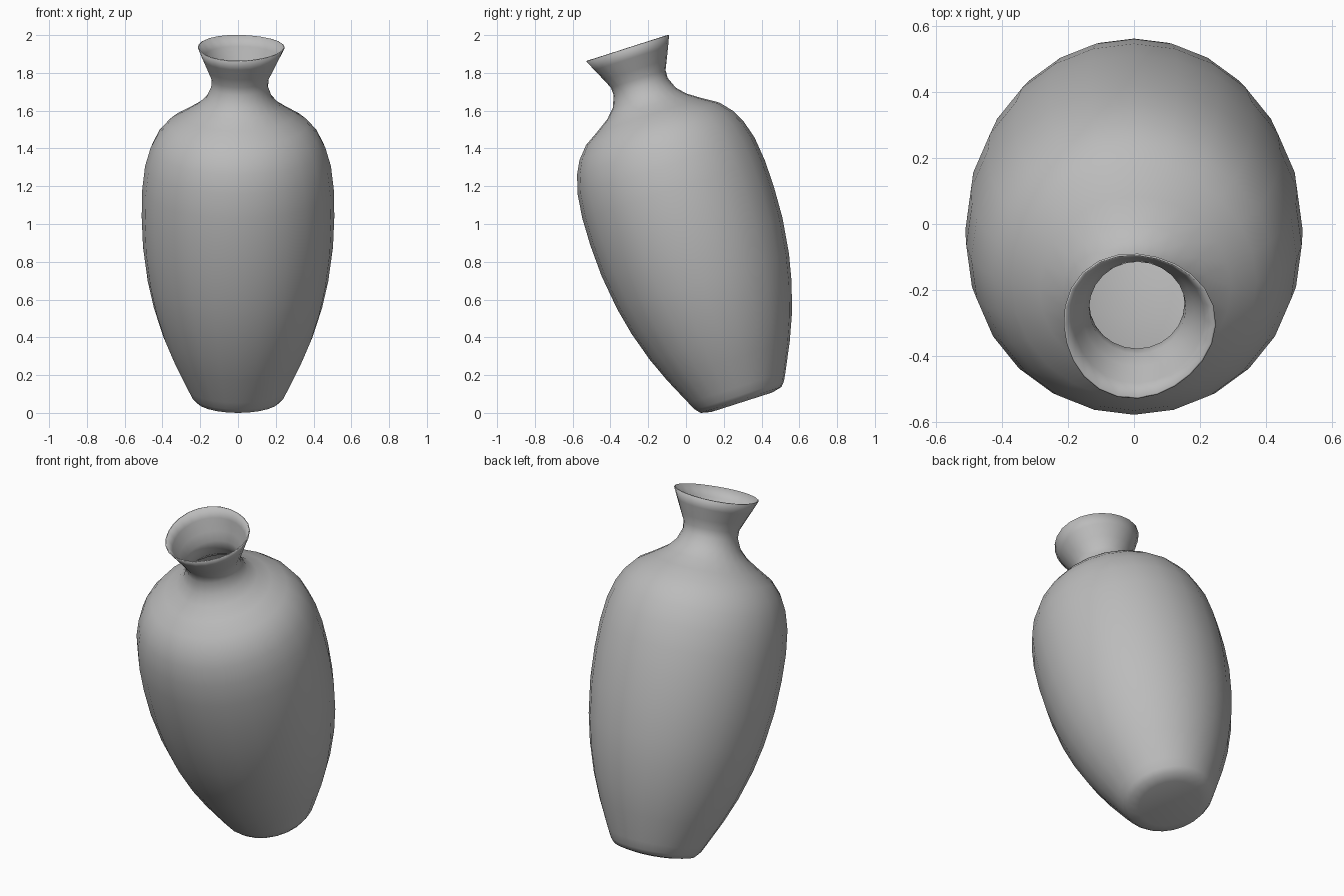
import bpy, bmesh, math
from mathutils import Matrix, Vector

cube = bpy.data.objects.get("Cube")
if cube:
    bpy.data.objects.remove(cube, do_unlink=True)

clay = bpy.data.materials.new("grey clay")
clay.use_nodes = True
GREY = (0.5, 0.5, 0.5, 1)
clay.diffuse_color = GREY
clay.node_tree.nodes["Principled BSDF"].inputs["Base Color"].default_value = GREY

SIDES = 24
# radius, height along the vase axis: base, belly, shoulder, neck, flared rim
PROFILE = [
    (0.17, -0.033), (0.225, -0.02), (0.247, 0.005), (0.27, 0.05), (0.341, 0.198),
    (0.395, 0.33), (0.445, 0.49), (0.478, 0.64), (0.503, 0.83), (0.51, 1.0),
    (0.507, 1.15), (0.492, 1.28), (0.463, 1.38), (0.427, 1.45), (0.37, 1.515),
    (0.29, 1.565), (0.22, 1.612), (0.175, 1.66), (0.15, 1.721), (0.152, 1.765),
    (0.175, 1.815), (0.205, 1.88), (0.23, 1.936),
]

# Lathe the profile, with the neck slightly off centre
bm = bmesh.new()
rings = []
for r, t in PROFILE:
    shift = 0.012 * max(0, min(1, (t - 1.5) / 0.3))
    ring = []
    for i in range(SIDES):
        a = math.tau * i / SIDES
        # hand-shaped waviness that grows toward the lip
        wave = 1 + 0.03 * max(0, (t - 1.8) / 0.14) * math.sin(3 * a + 1)
        ring.append(bm.verts.new((shift + r * wave * math.cos(a), r * wave * math.sin(a), t)))
    rings.append(ring)
for low, high in zip(rings, rings[1:]):
    for i in range(SIDES):
        j = (i + 1) % SIDES
        bm.faces.new((low[i], low[j], high[j], high[i]))
bm.faces.new(list(reversed(rings[0])))

# Lean the whole vase toward the front
lean = Matrix.Translation(Vector((0, 0.285, 0.085))) @ Matrix.Rotation(math.radians(17.75), 4, 'X')
bm.transform(lean)

# Rest exactly on the ground
lowest = min(v.co.z for v in bm.verts)
bmesh.ops.translate(bm, verts=bm.verts, vec=(0, 0, -lowest))

mesh = bpy.data.meshes.new("vase")
bm.to_mesh(mesh)
bm.free()
vase = bpy.data.objects.new("vase", mesh)
bpy.context.collection.objects.link(vase)
mesh.materials.append(clay)

# Thin hollow wall
wall = vase.modifiers.new("wall", 'SOLIDIFY')
wall.thickness = 0.006
wall.offset = -1

bpy.context.view_layer.objects.active = vase
vase.select_set(True)
bpy.ops.object.shade_smooth_by_angle(angle=math.radians(40))
